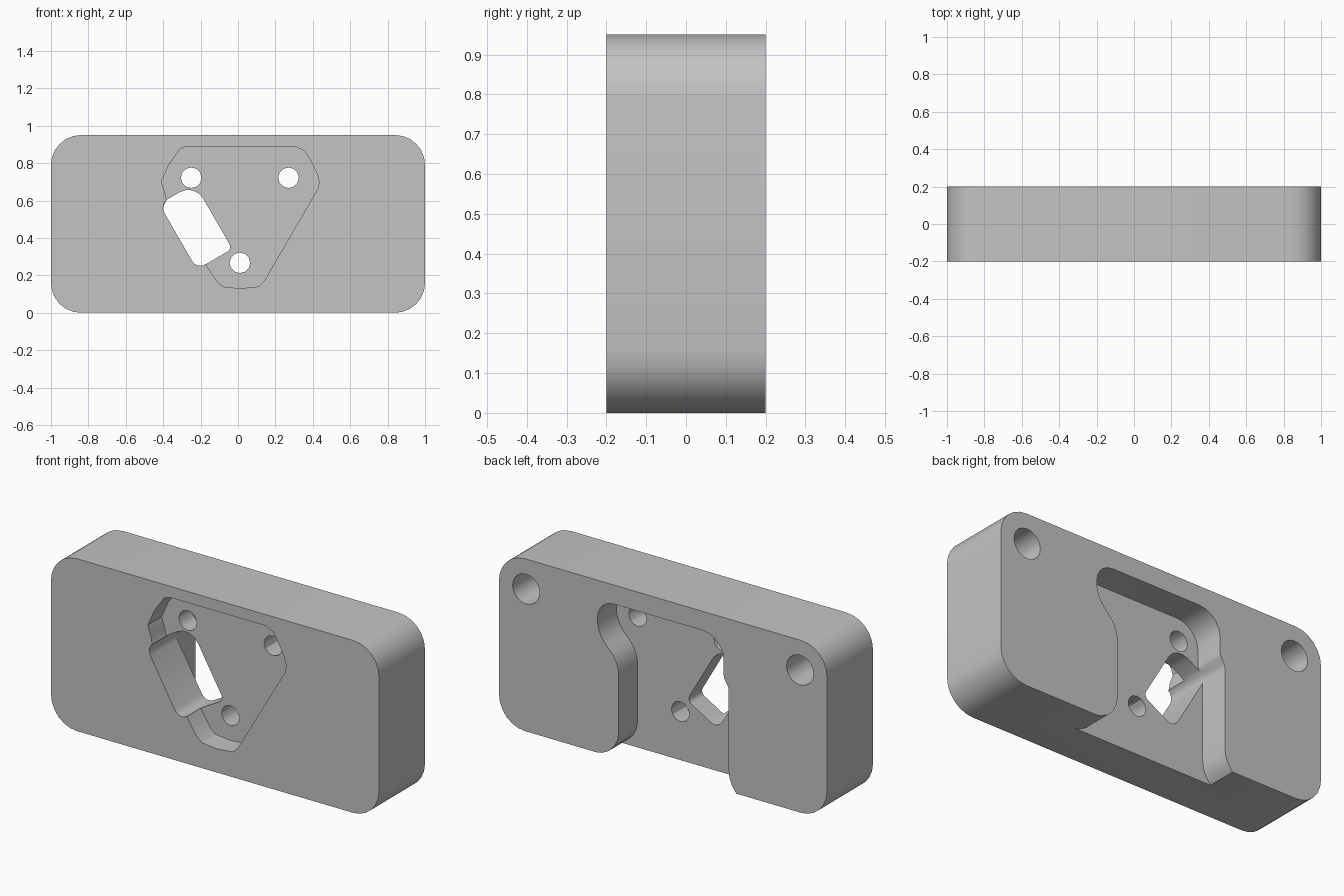
import bpy, bmesh, math
from mathutils import Vector

if "Cube" in bpy.data.objects:
    bpy.data.objects.remove(bpy.data.objects["Cube"], do_unlink=True)

grey = bpy.data.materials.new("plain grey")
grey.use_nodes = True
grey.diffuse_color = (0.55, 0.55, 0.55, 1)
grey.node_tree.nodes["Principled BSDF"].inputs["Base Color"].default_value = grey.diffuse_color


def rounded(corners, steps=5):
    """Polygon outline whose (x, z, radius) corners become arcs."""
    points = []
    for i, (x, z, r) in enumerate(corners):
        p = Vector((x, z))
        if r == 0:
            points.append(p)
            continue
        a = (Vector(corners[i - 1][:2]) - p).normalized()
        b = (Vector(corners[(i + 1) % len(corners)][:2]) - p).normalized()
        half = a.angle(b) / 2
        centre = p + (a + b).normalized() * (r / math.sin(half))
        start = p + a * (r / math.tan(half)) - centre
        end = p + b * (r / math.tan(half)) - centre
        sweep = math.pi - 2 * half
        for k in range(steps + 1):
            t = k / steps
            points.append(centre + (start * math.sin((1 - t) * sweep)
                                    + end * math.sin(t * sweep)) / math.sin(sweep))
    return points


def circle(x, z, r, sides):
    return [Vector((x + r * math.cos(2 * math.pi * k / sides),
                    z + r * math.sin(2 * math.pi * k / sides))) for k in range(sides)]


def prism(name, outline, y0, y1):
    """Extrude an x-z outline from y0 to y1."""
    bm = bmesh.new()
    face = bm.faces.new([bm.verts.new((p[0], y0, p[1])) for p in outline])
    new = bmesh.ops.extrude_face_region(bm, geom=[face])["geom"]
    bmesh.ops.translate(bm, vec=(0, y1 - y0, 0),
                        verts=[v for v in new if isinstance(v, bmesh.types.BMVert)])
    bmesh.ops.recalc_face_normals(bm, faces=bm.faces)
    mesh = bpy.data.meshes.new(name)
    bm.to_mesh(mesh)
    bm.free()
    mesh.materials.append(grey)
    obj = bpy.data.objects.new(name, mesh)
    bpy.context.collection.objects.link(obj)
    return obj


# Block with rounded ends
block = prism("mounting_block", rounded(
    [(-1, 0, .16), (1, 0, .16), (1, .95, .16), (-1, .95, .16)], 6), -.2, .2)

FRONT_FLOOR, BACK_FLOOR = -.08, .035
cutters = []

# Back channel, open at the bottom with flared lips
cutters.append(prism("back_channel_cutter", rounded([
    (-.7, -.1, 0), (.7, -.1, 0), (.7, -.002, 0), (.27, -.002, .15),
    (.27, .53, .18), (.40, .66, .18), (.40, .845, .1), (-.37, .845, .13),
    (-.37, .62, .05), (-.40, .57, .05), (-.40, -.002, .16)]), BACK_FLOOR, .3))

# Front triangular pocket with blunted corners
cutters.append(prism("front_pocket_cutter", [
    (-.28, .888), (.31, .888), (.355, .865), (.39, .81), (.42, .75), (.435, .7),
    (.425, .66), (.14, .17), (.11, .14), (.01, .13), (-.08, .14), (-.11, .165),
    (-.16, .24), (-.385, .61), (-.39, .64), (-.41, .7), (-.37, .79),
    (-.335, .84), (-.31, .876)], -.3, FRONT_FLOOR))

# Slanted through slot
c, s = math.cos(math.pi / 6), math.sin(math.pi / 6)
slot = [(-.074, .311, .05), (.144, .311, .03), (.144, .714, .09), (-.074, .714, .055)]
cutters.append(prism("slot_cutter", rounded(
    [(u * c - v * s, u * s + v * c, r) for u, v, r in slot], 4), -.3, BACK_FLOOR + .01))

# Three small through holes
for x, z in [(-.25, .722), (.27, .722), (.01, .267)]:
    cutters.append(prism("screw_hole_cutter", circle(x, z, .055, 12), -.3, .1))

# Blind holes at the upper back corners
for side in (-1, 1):
    cutters.append(prism("corner_hole_cutter", circle(side * .835, .785, .082, 20), -.1, .3))

bpy.context.view_layer.objects.active = block
block.select_set(True)
for cutter in cutters:
    cutter.hide_render = True
    mod = block.modifiers.new("cut", 'BOOLEAN')
    mod.operation = 'DIFFERENCE'
    mod.solver = 'EXACT'
    mod.object = cutter
    bpy.ops.object.modifier_apply(modifier=mod.name)
    bpy.data.objects.remove(cutter, do_unlink=True)

bpy.ops.object.select_all(action='DESELECT')
block.select_set(True)
bpy.ops.object.shade_smooth_by_angle(angle=math.radians(30))
